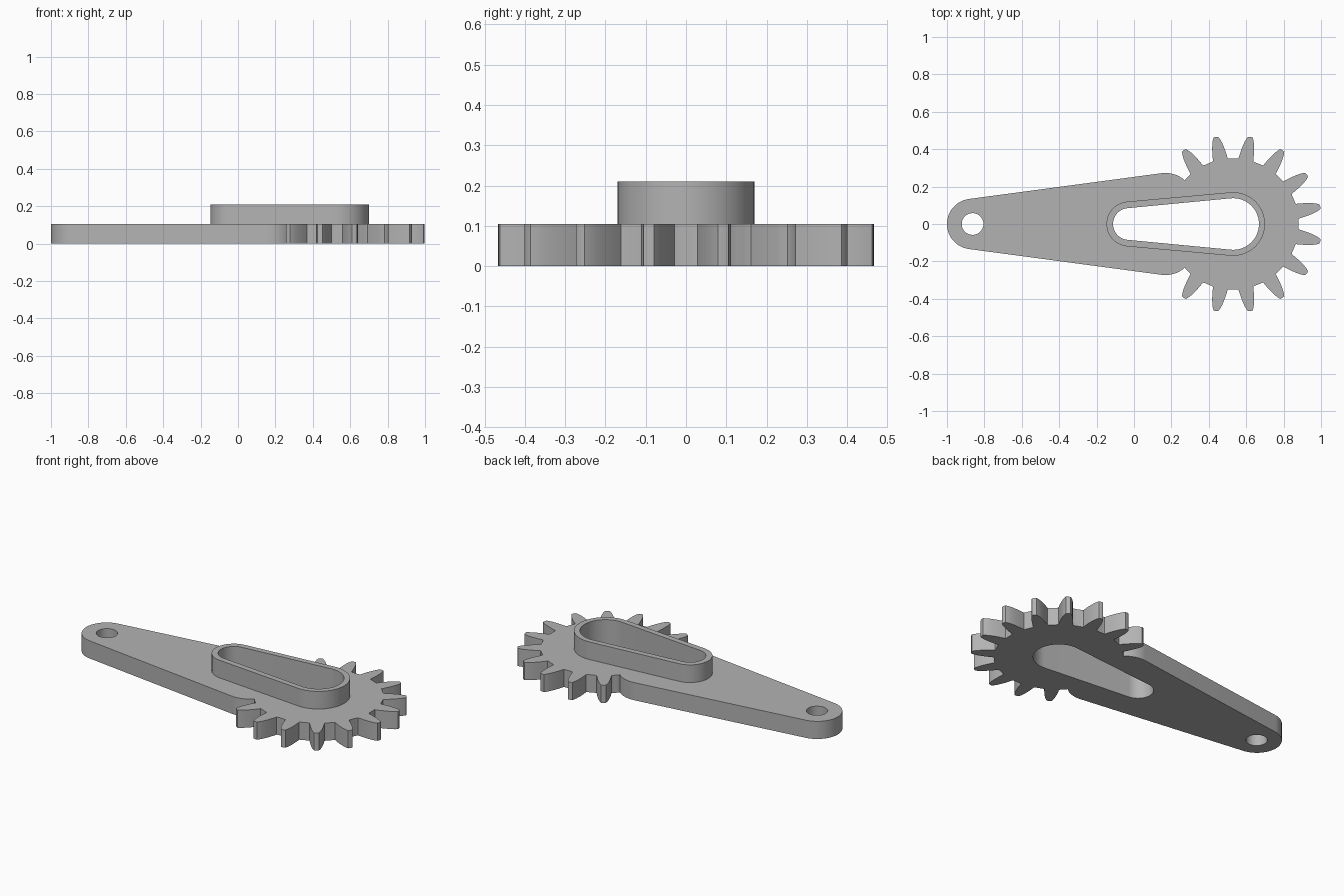
import bpy
import math
from math import radians, pi

cube = bpy.data.objects.get("Cube")
if cube:
    bpy.data.objects.remove(cube, do_unlink=True)

GEAR_X, ROOT_R = 0.53, 0.35
STEP = 22.5
PLATE_H, COLLAR_H = 0.105, 0.105

metal = bpy.data.materials.new("Plain grey")
metal.use_nodes = True
grey = (0.45, 0.45, 0.45, 1)
metal.diffuse_color = grey
metal.node_tree.nodes["Principled BSDF"].inputs["Base Color"].default_value = grey


def arc(cx, cy, r, start, end, n):
    """Points along an arc, angles in degrees."""
    angles = [radians(start + (end - start) * i / n) for i in range(n + 1)]
    return [(cx + r * math.cos(a), cy + r * math.sin(a)) for a in angles]


def tapered_slot(x1, r1, x2, r2):
    """Two circles joined by their outer tangents."""
    a = math.degrees(math.acos((r1 - r2) / (x2 - x1)))
    return arc(x2, 0, r2, -a, a, 32) + arc(x1, 0, r1, a, 360 - a, 32)


def extrude_outline(name, loops, z, height):
    """Fill the first loop, leave the others as holes, and give it thickness."""
    curve = bpy.data.curves.new(name, "CURVE")
    curve.dimensions = "2D"
    curve.fill_mode = "BOTH"
    curve.extrude = height / 2
    for loop in loops:
        spline = curve.splines.new("POLY")
        spline.points.add(len(loop) - 1)
        for point, (x, y) in zip(spline.points, loop):
            point.co = (x, y, 0, 1)
        spline.use_cyclic_u = True
    obj = bpy.data.objects.new(name, curve)
    bpy.context.collection.objects.link(obj)
    bpy.ops.object.select_all(action="DESELECT")
    obj.select_set(True)
    bpy.context.view_layer.objects.active = obj
    bpy.ops.object.convert(target="MESH")
    obj = bpy.context.object
    bpy.ops.object.mode_set(mode="EDIT")
    bpy.ops.mesh.select_all(action="SELECT")
    bpy.ops.mesh.remove_doubles(threshold=0.0001)
    bpy.ops.mesh.normals_make_consistent(inside=False)
    bpy.ops.object.mode_set(mode="OBJECT")
    for v in obj.data.vertices:
        v.co.z += z + height / 2
    obj.data.materials.clear()
    obj.data.materials.append(metal)
    bpy.ops.object.shade_smooth_by_angle(angle=radians(30))
    return obj


# Tooth flank as (radius, half width), root to tip
FLANK = [(0.35, 0.040), (0.372, 0.038), (0.395, 0.035), (0.418, 0.031),
         (0.44, 0.026), (0.458, 0.020), (0.473, 0.013)]


def tooth(angle):
    a = radians(angle)
    sides = [(r, -w) for r, w in FLANK] + [(0.475, 0)] + [(r, w) for r, w in FLANK[::-1]]
    return [(GEAR_X + r * math.cos(a) - w * math.sin(a),
             r * math.sin(a) + w * math.cos(a)) for r, w in sides]


# Upper half of the outline: teeth, arm shoulder, rounded arm end
half_base = math.degrees(FLANK[0][1] / ROOT_R)
upper = arc(GEAR_X, 0, ROOT_R, 0, STEP / 2 - half_base, 3)[:-1]
for i in range(6):
    angle = STEP * (i + 0.5)
    upper += tooth(angle)
    gap_end = angle + STEP - half_base if i < 5 else 138
    upper += arc(GEAR_X, 0, ROOT_R, angle + half_base, gap_end, 5)[1:-1]
upper += arc(0.168, 0.117, 0.156, 48, 97.6, 10)
upper += arc(-0.865, 0, 0.135, 97.6, 180, 16)

# Mirror to the lower half, skipping the two points on the axis
outline = upper + [(x, -y) for x, y in upper[-2:0:-1]]

pivot_hole = arc(-0.863, 0, 0.058, 0, 360, 40)[:-1]
slot_inner = tapered_slot(-0.027, 0.085, GEAR_X, 0.138)
slot_outer = tapered_slot(-0.027, 0.12, GEAR_X, 0.17)

extrude_outline("sector_gear_arm", [outline, pivot_hole, slot_inner], 0, PLATE_H)
extrude_outline("slot_collar", [slot_outer, slot_inner], PLATE_H, COLLAR_H)
